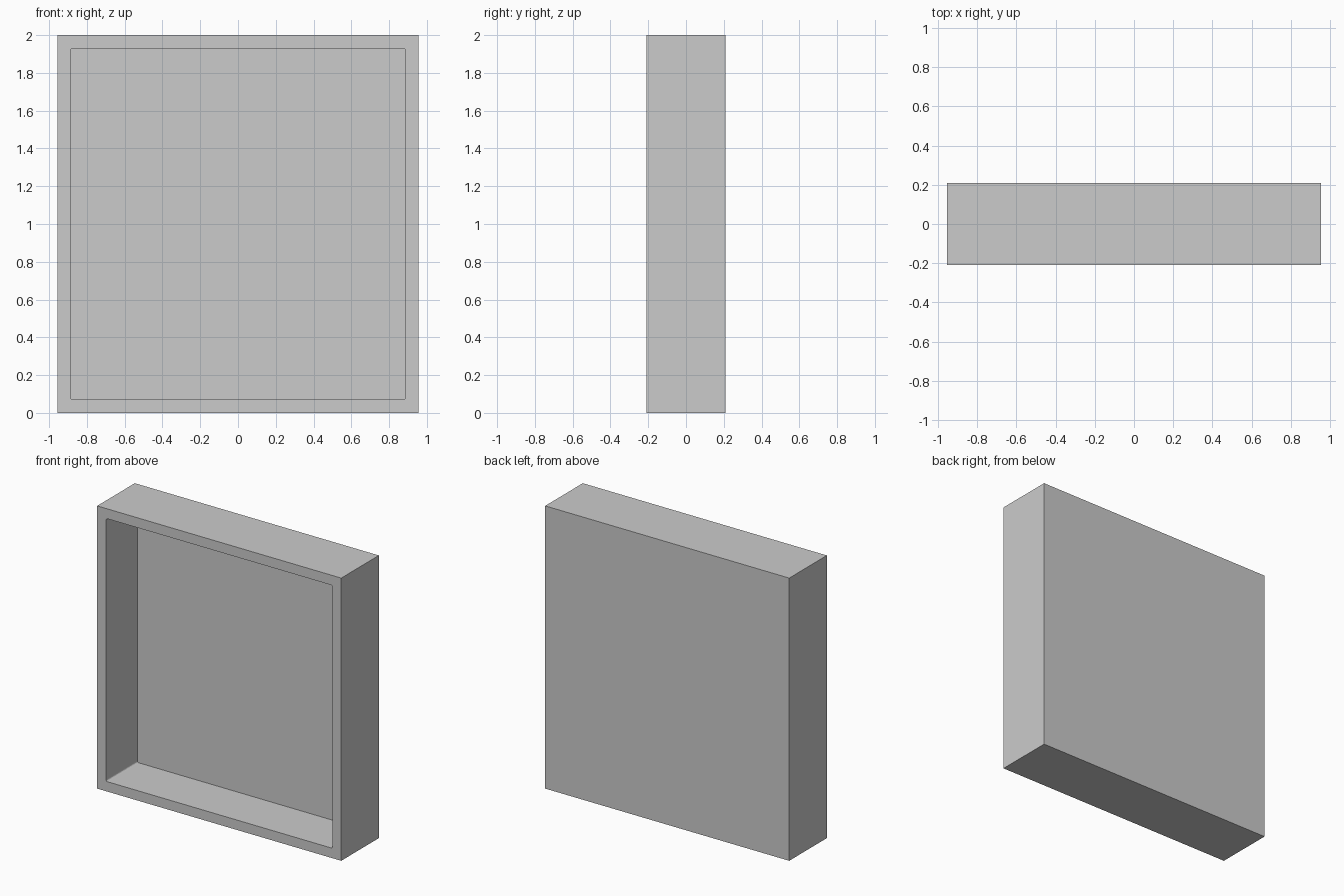
import bpy, bmesh

if "Cube" in bpy.data.objects:
    bpy.data.objects.remove(bpy.data.objects["Cube"])

W, D, H = 1.91, 0.42, 2.0   # outer size
T = 0.07                    # wall and back panel thickness
R = 0.01                    # recess corner radius


def box(name, x, y, z, corner=0.0):
    """Box from (min, max) ranges; optionally round the edges running along y."""
    bm = bmesh.new()
    bmesh.ops.create_cube(bm, size=1)
    for v in bm.verts:
        v.co = [r[0] if c < 0 else r[1] for c, r in zip(v.co, (x, y, z))]
    if corner:
        edges = [e for e in bm.edges
                 if abs(e.verts[0].co.y - e.verts[1].co.y) > 0.01]
        bmesh.ops.bevel(bm, geom=edges, offset=corner, segments=3,
                        profile=0.5, affect='EDGES')
    mesh = bpy.data.meshes.new(name)
    bm.to_mesh(mesh)
    bm.free()
    obj = bpy.data.objects.new(name, mesh)
    bpy.context.collection.objects.link(obj)
    return obj


# Shallow open-fronted case
case = box("open_case", (-W / 2, W / 2), (-D / 2, D / 2), (0, H))

# Recess cut from the front, leaving the back panel
cutter = box("recess_cutter", (-W / 2 + T, W / 2 - T),
             (-D / 2 - 0.1, D / 2 - T), (T, H - T), R)
cutter.hide_render = True

cut = case.modifiers.new("recess", 'BOOLEAN')
cut.operation = 'DIFFERENCE'
cut.solver = 'EXACT'
cut.object = cutter
bpy.context.view_layer.objects.active = case
case.select_set(True)
bpy.ops.object.modifier_apply(modifier=cut.name)
bpy.data.objects.remove(cutter)
